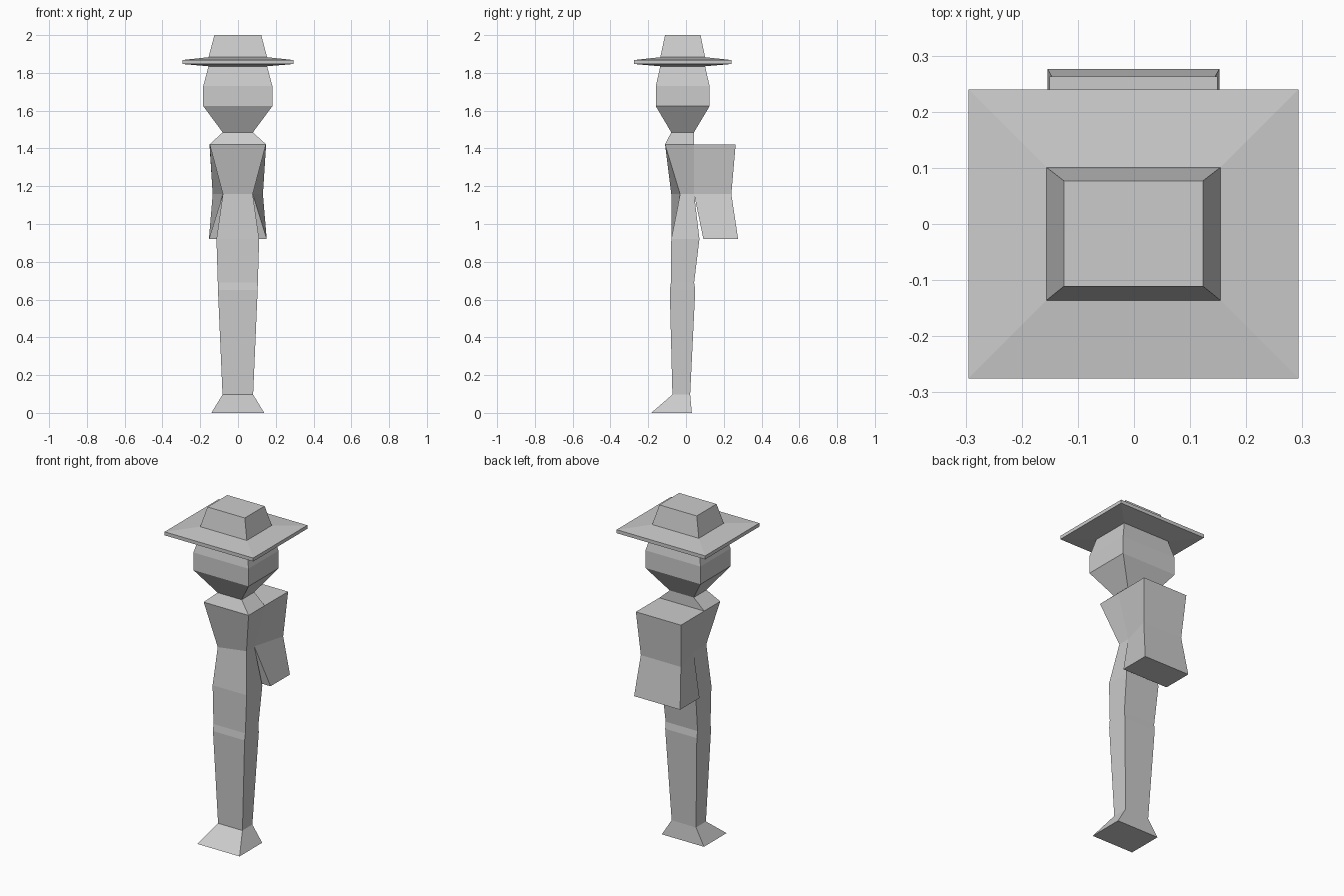
import bpy, bmesh

if "Cube" in bpy.data.objects:
    bpy.data.objects.remove(bpy.data.objects["Cube"])

CX = -0.001  # tiny sideways offset of the figure


def loft(name, sections, cap_bottom=True, cap_top=True):
    """Skin four-sided sections: (z, half width front, half width back,
    y front, y back, optional y shift of the right front corner)."""
    bm = bmesh.new()
    rings = []
    for z, wf, wb, yf, yb, *shift in sections:
        dy = shift[0] if shift else 0
        corners = [(-wf, yf), (wf, yf + dy), (wb, yb), (-wb, yb)]
        rings.append([bm.verts.new((x + CX, y, z)) for x, y in corners])
    for low, high in zip(rings, rings[1:]):
        for i in range(4):
            j = (i + 1) % 4
            bm.faces.new((low[i], low[j], high[j], high[i]))
    if cap_bottom:
        bm.faces.new(rings[0][::-1])
    if cap_top:
        bm.faces.new(rings[-1])
    bm.normal_update()
    mesh = bpy.data.meshes.new(name)
    bm.to_mesh(mesh)
    bm.free()
    obj = bpy.data.objects.new(name, mesh)
    bpy.context.collection.objects.link(obj)
    return obj


def even(z, w, yf, yb):
    return (z, w, w, yf, yb)


# Flared foot, legs, waist, shoulders and neck
loft("body", [
    even(0.0, 0.14, -0.184, 0.031),
    even(0.097, 0.081, -0.072, 0.022),
    even(0.65, 0.105, -0.086, 0.049),
    even(0.69, 0.106, -0.080, 0.043),
    even(0.92, 0.113, -0.078, 0.071),
    (1.158, 0.079, 0.079, -0.078, 0.043, 0.047),
    even(1.422, 0.149, -0.111, 0.042),
    even(1.485, 0.08, -0.078, 0.042),
], cap_top=False)

# Head widening from the neck
loft("head", [
    even(1.485, 0.08, -0.078, 0.042),
    even(1.624, 0.183, -0.160, 0.125),
    even(1.73, 0.183, -0.160, 0.125),
    even(1.835, 0.155, -0.136, 0.101),
], cap_bottom=False, cap_top=False)

# Wide brimmed hat with tapered crown
loft("hat", [
    even(1.835, 0.155, -0.136, 0.101),
    even(1.847, 0.294, -0.275, 0.240),
    even(1.868, 0.294, -0.275, 0.240),
    even(1.883, 0.155, -0.136, 0.101),
    even(2.0, 0.124, -0.111, 0.077),
], cap_bottom=False)

# Backpack growing out of the back, hanging free below the waist
loft("backpack", [
    (0.92, 0.153, 0.153, 0.092, 0.276),
    (1.158, 0.079, 0.133, 0.043, 0.240),
    (1.422, 0.149, 0.150, 0.042, 0.263),
])
